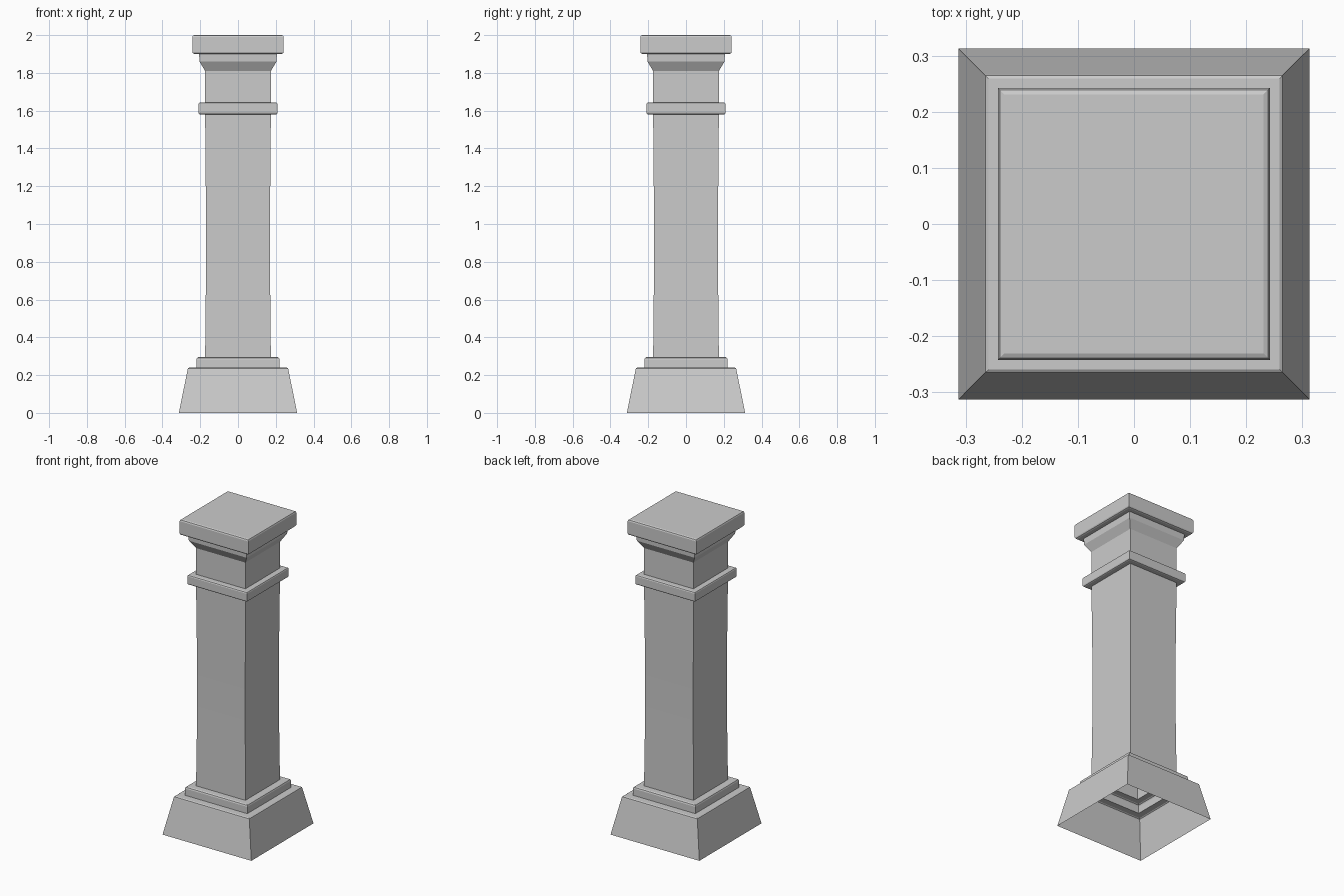
import bpy
import bmesh

if "Cube" in bpy.data.objects:
    bpy.data.objects.remove(bpy.data.objects["Cube"])


def square_shell(name, profile, cap_top=False):
    """Sweep a (half width, height) profile round a square; open at the bottom."""
    bm = bmesh.new()
    rings = [[bm.verts.new((sx * w, sy * w, z))
              for sx, sy in ((-1, -1), (1, -1), (1, 1), (-1, 1))]
             for w, z in profile]
    for low, high in zip(rings, rings[1:]):
        for i in range(4):
            j = (i + 1) % 4
            bm.faces.new((low[i], low[j], high[j], high[i]))
    if cap_top:
        bm.faces.new(rings[-1])
    mesh = bpy.data.meshes.new(name)
    bm.to_mesh(mesh)
    bm.free()
    obj = bpy.data.objects.new(name, mesh)
    bpy.context.collection.objects.link(obj)
    return obj


def slab(inner_low, inner_high, w, z0, z1, b):
    """Profile of a projecting slab with rounded edges."""
    k = b * 0.3
    return [(inner_low, z0), (w - b, z0), (w - k, z0 + k), (w, z0 + b),
            (w, z1 - b), (w - k, z1 - k), (w - b, z1), (inner_high, z1)]


SHAFT = 0.174

# Sloped, hollow plinth
square_shell("plinth", [(0.313, 0), (0.267, 0.228), (0.265, 0.236),
                        (0.259, 0.24), (0.22, 0.24)])
# Step under the shaft
square_shell("base_step", [(0.22, 0.24), (0.22, 0.283), (0.217, 0.291),
                           (0.21, 0.295), (SHAFT, 0.295)])
# Slightly waisted shaft
square_shell("shaft", [(SHAFT, 0.295), (0.169, 0.8), (0.169, 1.0), (SHAFT, 1.58)])
# Band round the top of the shaft
square_shell("neck_band", slab(SHAFT, SHAFT, 0.21, 1.58, 1.643, 0.009))
# Neck flaring out under the cap
square_shell("flared_neck", [(SHAFT, 1.643), (SHAFT, 1.81), (0.204, 1.86), (0.206, 1.9)])
# Cap slab
square_shell("cap", slab(0.206, 0, 0.242, 1.9, 2.0, 0.011)[:-1], cap_top=True)
